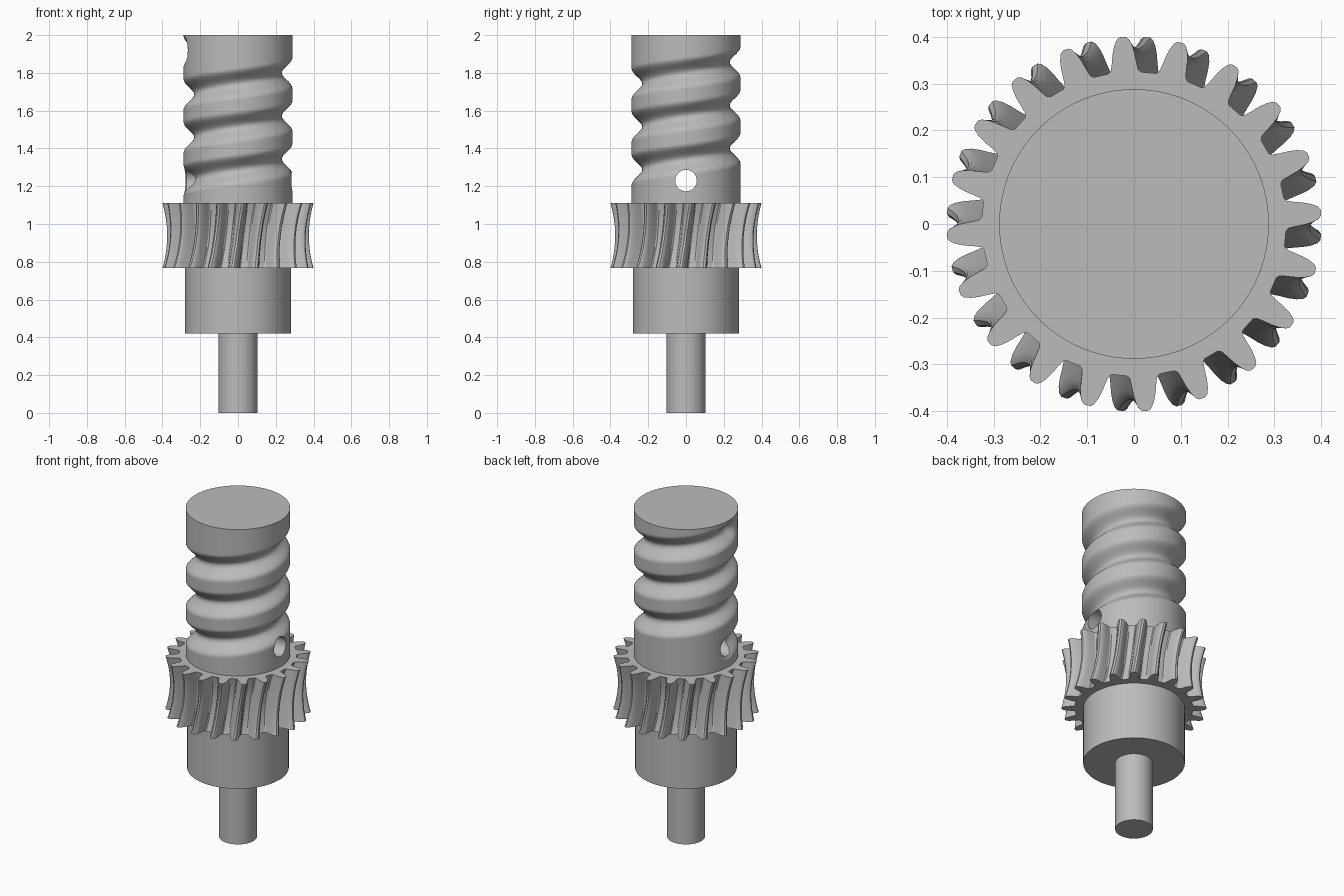
import bpy, bmesh, math
from math import pi, tau, cos, sin, radians

cube = bpy.data.objects.get("Cube")
if cube:
    bpy.data.objects.remove(cube, do_unlink=True)

steel = bpy.data.materials.new("steel_grey")
steel.use_nodes = True
steel.diffuse_color = (0.5, 0.5, 0.5, 1)
steel.node_tree.nodes["Principled BSDF"].inputs["Base Color"].default_value = (0.5, 0.5, 0.5, 1)


def finish(obj, angle=35):
    if not obj.data.materials:
        obj.data.materials.append(steel)
    bpy.ops.object.select_all(action='DESELECT')
    obj.select_set(True)
    bpy.context.view_layer.objects.active = obj
    bpy.ops.object.shade_smooth_by_angle(angle=radians(angle))


def loft(name, rings):
    """Skin closed rings of points and cap both ends."""
    bm = bmesh.new()
    loops = [[bm.verts.new(p) for p in ring] for ring in rings]
    n = len(loops[0])
    for low, high in zip(loops, loops[1:]):
        for i in range(n):
            j = (i + 1) % n
            bm.faces.new((low[i], low[j], high[j], high[i]))
    bm.faces.new(loops[0][::-1])
    bm.faces.new(loops[-1])
    mesh = bpy.data.meshes.new(name)
    bm.to_mesh(mesh)
    bm.free()
    obj = bpy.data.objects.new(name, mesh)
    bpy.context.collection.objects.link(obj)
    return obj


def cylinder(name, r, z0, z1):
    bpy.ops.mesh.primitive_cylinder_add(vertices=96, radius=r, depth=z1 - z0,
                                        location=(0, 0, (z0 + z1) / 2))
    obj = bpy.context.object
    obj.name = name
    finish(obj)


def polar(r, a, z):
    return (r * cos(a), r * sin(a), z)


# Shaft and hub
cylinder("shaft", 0.104, 0, 0.43)
cylinder("hub", 0.28, 0.42, 0.78)

# Throated gear with leaning teeth: (degrees from tooth centre, radius at the ends)
TEETH, Z0, Z1 = 20, 0.768, 1.11
half = [(0.9, 0.4), (1.9, 0.395), (2.9, 0.382), (3.7, 0.365), (4.4, 0.345),
        (5.1, 0.33), (6.2, 0.325)]
tooth = [(-a, r) for a, r in reversed(half)] + half


def gear_ring(t):
    dip = 0.025 * (1 - (2 * t - 1) ** 2)
    lean = -4 + 7.5 * t
    return [polar(r - dip, radians(k * 360 / TEETH + a + lean), Z0 + (Z1 - Z0) * t)
            for k in range(TEETH) for a, r in tooth]


finish(loft("gear", [gear_ring(i / 14) for i in range(15)]), 32)

# Screw with one helical groove, rounded at both ends
R, PITCH, START_Z, TURNS = 0.288, 0.228, 1.23, 3.02
DEPTH, HALF_WIDTH = 0.056, 0.082


def screw_radius(a, z):
    base = ((a - pi) % tau) / tau
    nearest = HALF_WIDTH
    for k in range(-1, 5):
        turn = base + k
        on_path = min(max(turn, 0), TURNS)
        past_end = abs(turn - on_path) * tau * R
        gap = z - START_Z - PITCH * on_path
        nearest = min(nearest, math.hypot(gap, past_end))
    return R - DEPTH * 0.5 * (1 + cos(pi * nearest / HALF_WIDTH))


SIDES, ROWS, BASE_Z = 120, 120, 1.1
levels = [BASE_Z + (2 - BASE_Z) * i / ROWS for i in range(ROWS + 1)]
screw = loft("screw", [[polar(screw_radius(tau * s / SIDES, z), tau * s / SIDES, z)
                        for s in range(SIDES)] for z in levels])
screw.data.materials.append(steel)

# Cross hole drilled through the screw at the foot of the groove
bpy.ops.mesh.primitive_cylinder_add(vertices=48, radius=0.057, depth=1,
                                    location=(0, 0, START_Z), rotation=(0, pi / 2, 0))
drill = bpy.context.object
drill.name = "hole_cutter"
drill.hide_render = True
drill.data.materials.append(steel)
cut = screw.modifiers.new("cross_hole", 'BOOLEAN')
cut.operation = 'DIFFERENCE'
cut.solver = 'EXACT'
cut.object = drill
bpy.ops.object.select_all(action='DESELECT')
screw.select_set(True)
bpy.context.view_layer.objects.active = screw
bpy.ops.object.modifier_apply(modifier=cut.name)
bpy.data.objects.remove(drill, do_unlink=True)
finish(screw, 40)
